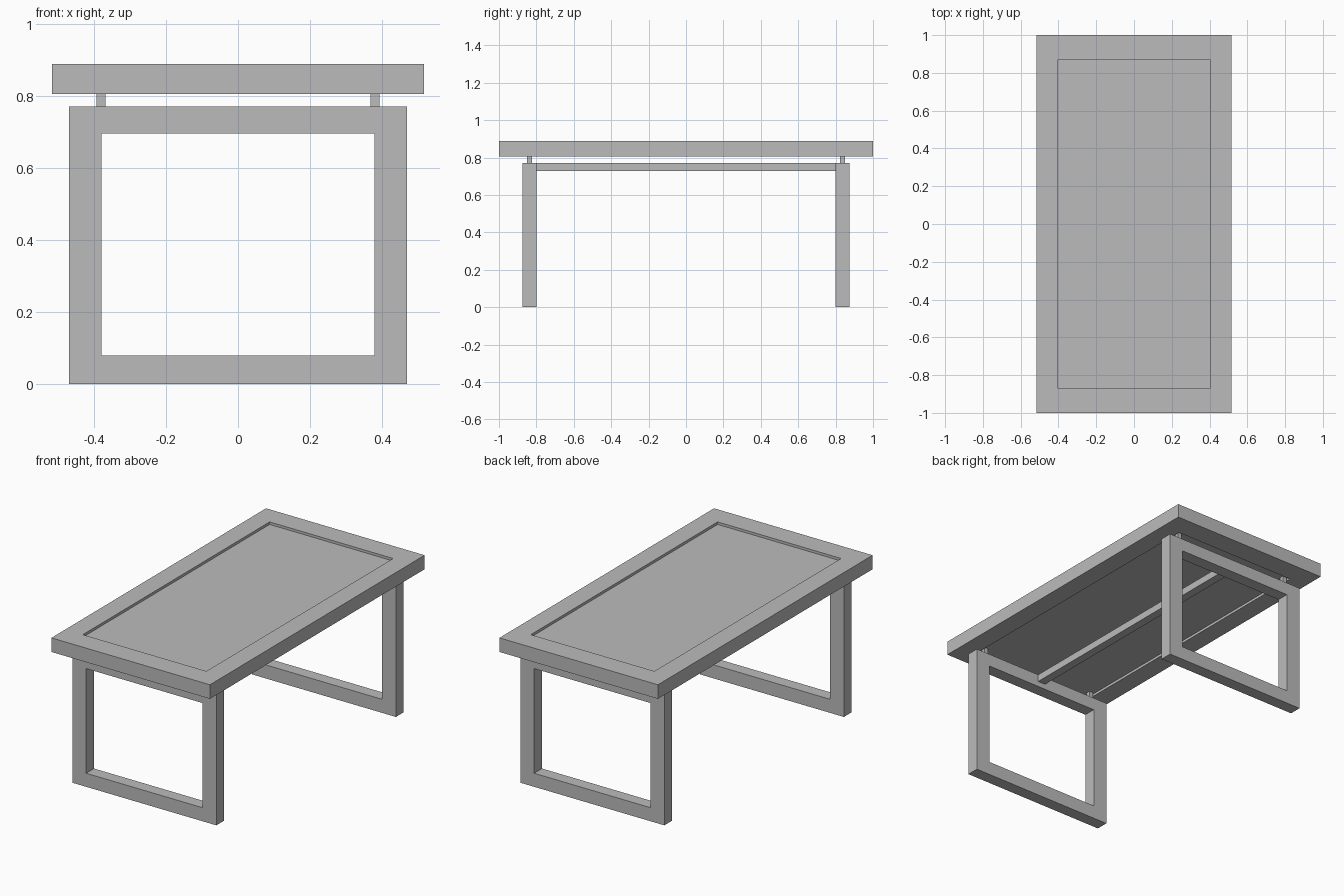
import bpy
import bmesh

cube = bpy.data.objects.get("Cube")
if cube:
    bpy.data.objects.remove(cube, do_unlink=True)

grey = bpy.data.materials.new("plain grey")
grey.use_nodes = True
grey.diffuse_color = (0.5, 0.5, 0.5, 1)
grey.node_tree.nodes["Principled BSDF"].inputs["Base Color"].default_value = (0.5, 0.5, 0.5, 1)


def finish(name, bm):
    bmesh.ops.recalc_face_normals(bm, faces=bm.faces)
    mesh = bpy.data.meshes.new(name)
    bm.to_mesh(mesh)
    bm.free()
    mesh.materials.append(grey)
    obj = bpy.data.objects.new(name, mesh)
    bpy.context.collection.objects.link(obj)
    return obj


def box(name, low, high):
    bm = bmesh.new()
    bmesh.ops.create_cube(bm, size=1)
    for v in bm.verts:
        v.co = [a + (b - a) * (c + 0.5) for a, b, c in zip(low, high, v.co)]
    return finish(name, bm)


def rectangle(half_width, low, high):
    return [(-half_width, low), (half_width, low), (half_width, high), (-half_width, high)]


def frame(name, outer, inner, start, end, place):
    """Extrude a rectangular ring; place maps (u, v, depth) to a 3D point."""
    bm = bmesh.new()
    loops = [[bm.verts.new(place(u, v, d)) for u, v in outline]
             for outline, d in ((outer, start), (inner, start), (inner, end), (outer, end))]
    for i, loop in enumerate(loops):
        following = loops[(i + 1) % 4]
        for j in range(4):
            k = (j + 1) % 4
            bm.faces.new((loop[j], loop[k], following[k], following[j]))
    return finish(name, bm)


# Table top: thick border with a thinner panel set into it
frame("top_border", rectangle(0.517, -1, 1), rectangle(0.403, -0.87, 0.87),
      0.807, 0.89, lambda u, v, d: (u, v, d))
box("top_panel", (-0.403, -0.87, 0.822), (0.403, 0.87, 0.875))

# Rectangular leg frames, each with two small posts holding the top
for side, end in ((-1, "front"), (1, "back")):
    frame(end + "_leg_frame", rectangle(0.47, 0, 0.772), rectangle(0.379, 0.08, 0.697),
          side * 0.8, side * 0.873, lambda u, v, d: (u, d, v))
    for x, hand in ((-0.381, "right"), (0.381, "left")):
        y = side * 0.837
        box(f"{end}_{hand}_post", (x - 0.013, y - 0.013, 0.772), (x + 0.013, y + 0.013, 0.822))

# Central beam joining the leg frames
box("stretcher", (-0.025, -0.8, 0.729), (0.025, 0.8, 0.772))
